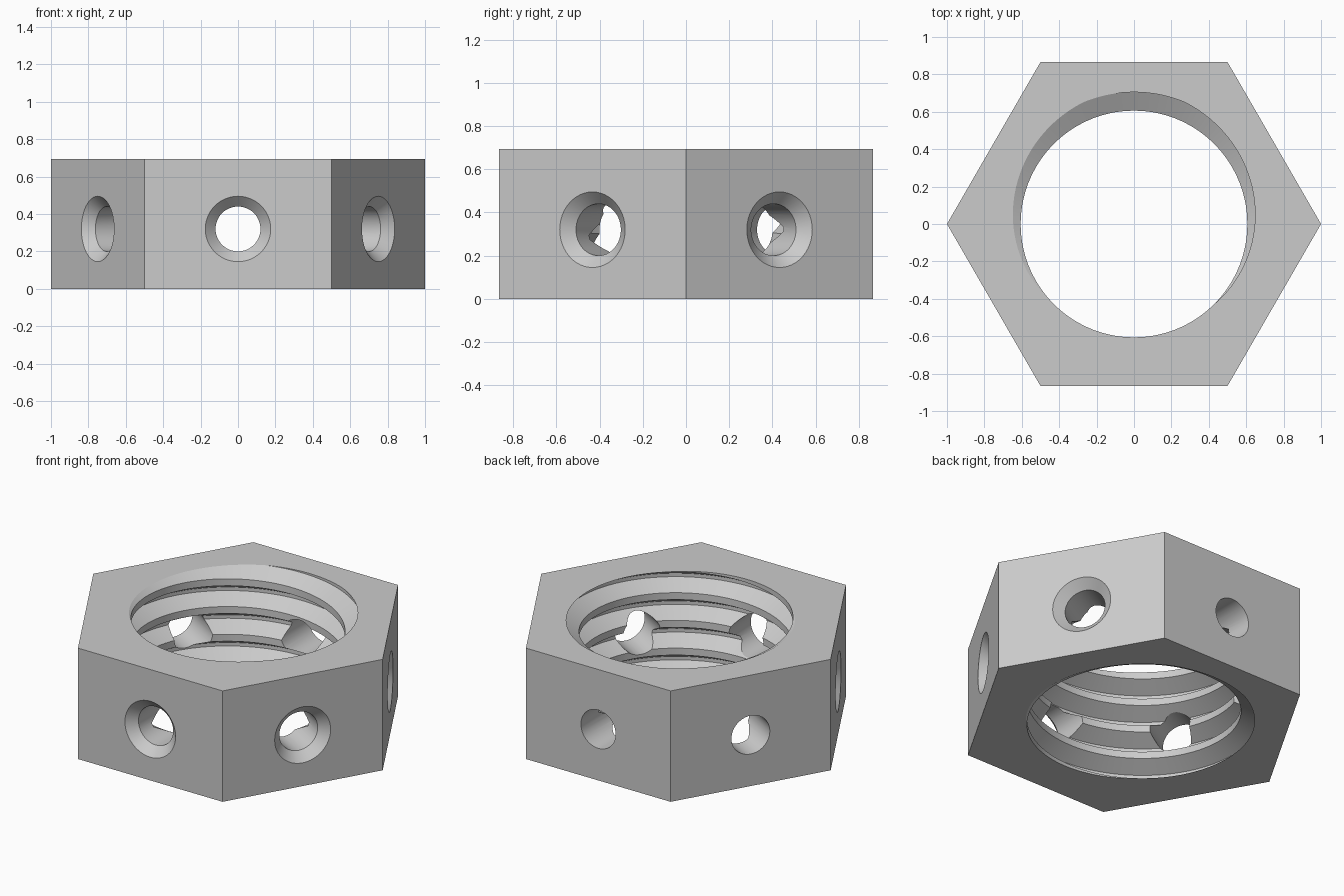
import bpy, bmesh
from math import cos, sin, radians, tau
from mathutils import Matrix

if "Cube" in bpy.data.objects:
    bpy.data.objects.remove(bpy.data.objects["Cube"])

HEIGHT = 0.693
FLAT = 0.866          # centre to hexagon side
PITCH = HEIGHT / 4
MAJOR, MINOR = 0.705, 0.606
HOLE_Z, HOLE_R, SINK_R = 0.32, 0.12, 0.175

metal = bpy.data.materials.new("light grey metal")
metal.use_nodes = True
GREY = (0.6, 0.6, 0.6, 1)
metal.diffuse_color = GREY
metal.node_tree.nodes["Principled BSDF"].inputs["Base Color"].default_value = GREY


def finish(name, bm, matrix=Matrix()):
    bmesh.ops.recalc_face_normals(bm, faces=bm.faces[:])
    mesh = bpy.data.meshes.new(name)
    bm.to_mesh(mesh)
    bm.free()
    mesh.materials.append(metal)
    ob = bpy.data.objects.new(name, mesh)
    ob.matrix_world = matrix
    bpy.context.collection.objects.link(ob)
    return ob


def lathe(name, profile, sides, matrix=Matrix()):
    """Closed solid from (radius, height) pairs turned around z."""
    bm = bmesh.new()
    rings = [[bm.verts.new((r * cos(tau * i / sides), r * sin(tau * i / sides), z))
              for i in range(sides)] for r, z in profile]
    for low, high in zip(rings, rings[1:]):
        for i in range(sides):
            k = (i + 1) % sides
            bm.faces.new((low[i], low[k], high[k], high[i]))
    bm.faces.new(rings[0][::-1])
    bm.faces.new(rings[-1])
    return finish(name, bm, matrix)


def tap(name, steps=120, turns=8):
    """Solid right-handed screw used to cut the internal thread."""
    bm = bmesh.new()
    profile = [(MAJOR, -1 / 16), (MAJOR, 1 / 16), (MINOR, 3 / 8), (MINOR, 5 / 8)]
    n = len(profile)
    rows = turns * n

    def point(i, j):
        r, offset = profile[j % n]
        a = tau * i / steps
        z = PITCH * (j // n - 2 + offset + a / tau - 0.25)
        return bm.verts.new((r * cos(a), r * sin(a), z))

    # The first column is longer, as each turn joins the start of the next
    cols = [[point(i, j) for j in range(rows + (n if i == 0 else 0))]
            for i in range(steps)]
    cols.append(cols[0][n:])
    for a, b in zip(cols, cols[1:]):
        for j in range(rows - 1):
            bm.faces.new((a[j], b[j], b[j + 1], a[j + 1]))
    # Close both ends with a fan, well outside the body
    bottom = bm.verts.new((0, 0, -1))
    top = bm.verts.new((0, 0, 2))
    edges = [e for e in bm.edges if e.is_boundary]
    for e in edges:
        low = sum(v.co.z for v in e.verts) / 2 < HEIGHT / 2
        bm.faces.new((*e.verts, bottom if low else top))
    return finish(name, bm)


# Hexagonal body
nut = lathe("hexagonal_nut", [(1, 0), (1, HEIGHT)], 6)

# Threaded bore, then one radial hole per side, four of them countersunk
cutters = [tap("thread_cutter")]
over = 0.04
for angle in range(-150, 151, 60):
    profile = [(HOLE_R, 0.4)]
    if angle < 60:
        profile += [(HOLE_R, FLAT - (SINK_R - HOLE_R)), (SINK_R + over, FLAT + over)]
    else:
        profile += [(HOLE_R, FLAT + over)]
    place = (Matrix.Translation((0, 0, HOLE_Z)) @ Matrix.Rotation(radians(angle), 4, 'Z')
             @ Matrix.Rotation(radians(90), 4, 'Y'))
    cutters.append(lathe("hole_cutter", profile, 48, place))

bpy.context.view_layer.update()
bpy.ops.object.select_all(action='DESELECT')
bpy.context.view_layer.objects.active = nut
nut.select_set(True)
for cutter in cutters:
    mod = nut.modifiers.new("cut", 'BOOLEAN')
    mod.operation = 'DIFFERENCE'
    mod.solver = 'EXACT'
    mod.object = cutter
    bpy.ops.object.modifier_apply(modifier=mod.name)
    bpy.data.objects.remove(cutter)

bpy.ops.object.shade_smooth_by_angle(angle=radians(25))
